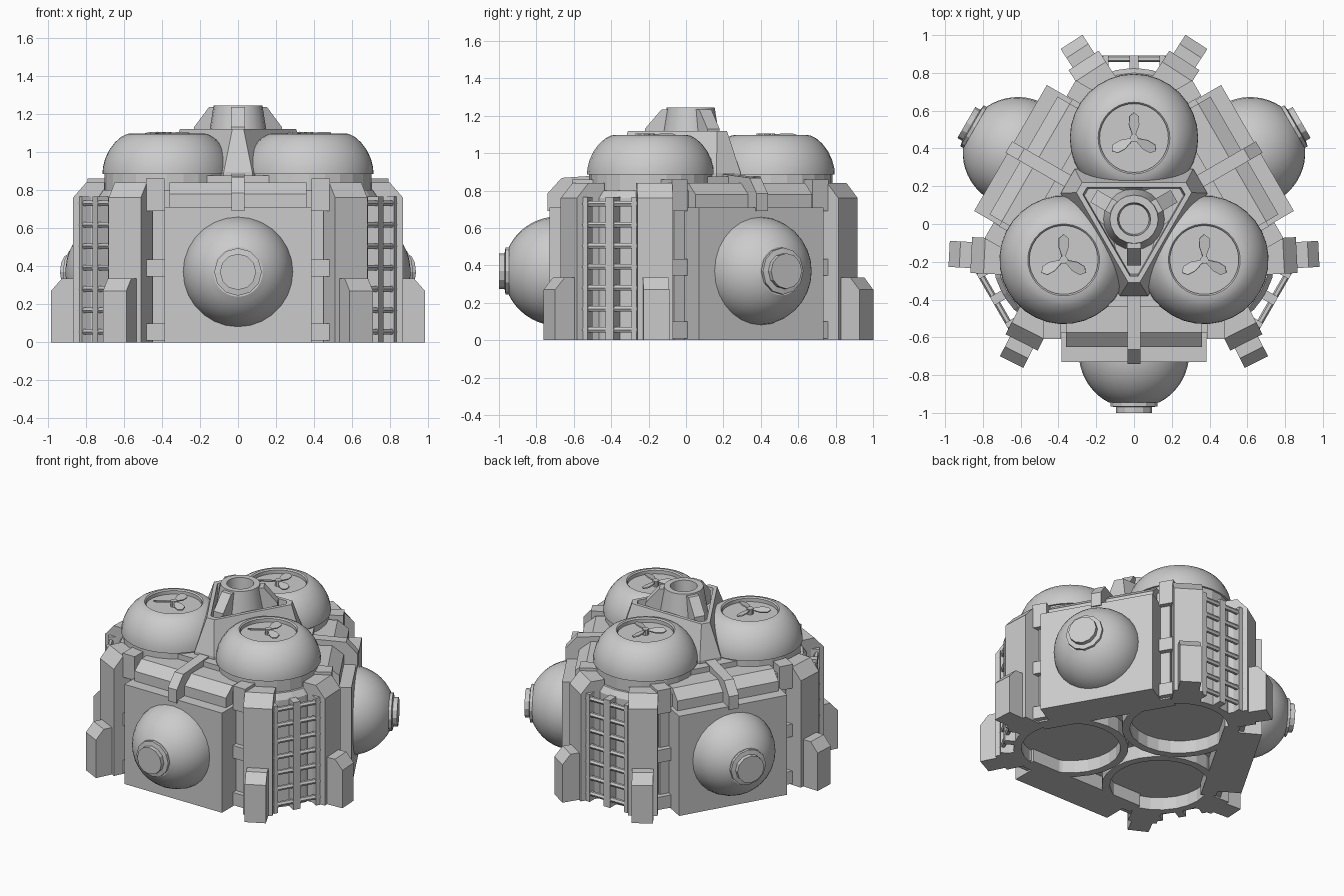
import bpy, bmesh
from math import sin, cos, pi, radians, sqrt
from mathutils import Matrix, Vector

if "Cube" in bpy.data.objects:
    bpy.data.objects.remove(bpy.data.objects["Cube"])

CENTRE = Matrix.Translation((0, 0.025, 0))   # three-fold axis of the building


def T(x, y, z):
    return Matrix.Translation((x, y, z))


def R(deg, axis='Z'):
    return Matrix.Rotation(radians(deg), 4, axis)


def finish(name, bm, mat):
    bmesh.ops.remove_doubles(bm, verts=bm.verts, dist=1e-5)
    bmesh.ops.recalc_face_normals(bm, faces=bm.faces)
    bm.transform(mat)
    me = bpy.data.meshes.new(name)
    bm.to_mesh(me)
    bm.free()
    ob = bpy.data.objects.new(name, me)
    bpy.context.collection.objects.link(ob)
    return ob


def prism(name, prof, width, mat):
    """Profile in local x (outward) and z, extruded across y."""
    bm = bmesh.new()
    f = bm.faces.new([bm.verts.new((x, -width / 2, z)) for x, z in prof])
    ext = bmesh.ops.extrude_face_region(bm, geom=[f])
    bmesh.ops.translate(bm, vec=(0, width, 0),
                        verts=[v for v in ext['geom'] if isinstance(v, bmesh.types.BMVert)])
    return finish(name, bm, mat)


def box(name, x0, x1, y0, y1, z0, z1, mat):
    return prism(name, [(x0, z0), (x1, z0), (x1, z1), (x0, z1)], y1 - y0,
                 mat @ T(0, (y0 + y1) / 2, 0))


def lathe(name, prof, segs, mat):
    bm = bmesh.new()
    vs = [bm.verts.new((r, 0, z)) for r, z in prof]
    es = [bm.edges.new(p) for p in zip(vs, vs[1:])]
    bmesh.ops.spin(bm, geom=vs + es, cent=(0, 0, 0), axis=(0, 0, 1),
                   angle=2 * pi, steps=segs, use_merge=True)
    return finish(name, bm, mat)


def loft(name, rings, mat):
    """Closed skin through equal-length rings, capped at both ends."""
    bm = bmesh.new()
    vr = [[bm.verts.new(p) for p in ring] for ring in rings]
    n = len(vr[0])
    for a, b in zip(vr, vr[1:]):
        for i in range(n):
            bm.faces.new((a[i], a[(i + 1) % n], b[(i + 1) % n], b[i]))
    bm.faces.new(vr[0])
    bm.faces.new(vr[-1])
    return finish(name, bm, mat)


def tri_ring(dist, half, z):
    """Triangle with cut corners pointing at -90, 30 and 150 degrees."""
    pts = []
    for a in (-90, 30, 150):
        m = R(a)
        pts += [m @ Vector((dist, -half, z)), m @ Vector((dist, half, z))]
    return pts


for k in range(3):
    # ---- flat wall sides ----
    W = CENTRE @ R(120 * k - 90)
    prism("wall_panel", [(.54, 0), (.755, 0), (.755, .71), (.54, .71)], .77, W)
    prism("wall_top_block", [(.5, .68), (.675, .68), (.675, .78), (.60, .84), (.5, .84)], .72, W)
    box("roof_slab", 0, .60, -.36, .36, .1, .838, W)
    box("roof_plinth", 0, .465, -.19, .19, .8, .875, W)
    box("wall_backing", .50, .60, -.45, .45, 0, .80, W)
    prism("wall_strap", [(.3, .69), (.765, .69), (.765, .785), (.69, .868), (.3, .895)], .07, W)
    for s in (-1, 1):
        for z0, z1 in ((.01, .1), (.345, .435), (.69, .86)):
            c = s * .435
            box("wall_bracket", .52, .635, c - .048, c + .048, z0, z1, W)
    # round pod on the wall with stepped cap
    P = W @ T(0, 0, .37) @ R(90, 'Y')
    r, c = .292, .71
    arc = [(r * cos(a), c + r * sin(a)) for a in [radians(63.5) * i / 9 for i in range(10)]]
    lathe("wall_pod", [(0, c)] + arc + [(0, arc[-1][1])], 28, P)
    lathe("pod_cap", [(0, .93), (.125, .93), (.125, .99), (.095, .995), (.095, 1.025), (0, 1.025)], 12, P)

    # ---- round corner towers ----
    D = CENTRE @ R(120 * k + 90) @ T(.43, 0, 0)
    lathe("tower_body", [(0, .09), (.32, .09), (.32, 0), (.372, 0), (.372, .76), (.345, .80),
                         (.328, .80), (.328, .885), (0, .885)], 24, D)
    lathe("tower_dome", [(0, .885), (.34, .885), (.338, .92), (.326, .965), (.305, 1.01), (.275, 1.05),
                         (.243, 1.078), (.215, 1.093), (.19, 1.098), (.182, 1.09), (.182, 1.065),
                         (0, 1.065)], 32, D)
    lathe("rotor_hub", [(0, 1.06), (.022, 1.06), (.022, 1.105), (0, 1.105)], 10, D)
    for j in range(3):
        B = D @ R(120 * j) @ T(0, 0, 1.095) @ R(15, 'X')
        outline = [(.015, -.008), (.07, -.028), (.115, -.026), (.135, 0), (.115, .026), (.07, .028), (.015, .008)]
        loft("rotor_blade", [[(x, y, -.004) for x, y in outline], [(x, y, .004) for x, y in outline]], B)
    # tall pillars and low buttress feet either side of the ladder
    for s in (-1, 1):
        A = D @ R(33 * s)
        prism("tower_pillar", [(.325, 0), (.49, 0), (.49, .76), (.42, .84), (.325, .84)], .19, A)
        prism("buttress_foot", [(.45, 0), (.607, 0), (.607, .27), (.55, .335), (.45, .335)], .138, A)
    # ladder: three rails and seven rungs
    for y, w in ((-.15, .03), (0, .05), (.15, .03)):
        box("ladder_rail", .36, .437, y - w / 2, y + w / 2, 0, .765, D)
    for i in range(7):
        z = .055 + .1125 * i
        lathe("ladder_rung", [(0, -.175), (.017, -.175), (.017, .175), (0, .175)], 6,
              D @ T(.42, 0, z) @ R(90, 'X'))

    # ---- crown fins ----
    prism("crown_fin", [(.09, 1.02), (.245, 1.02), (.245, 1.13), (.155, 1.235), (.09, 1.235)], .075, W)

# ---- central crown: hollow-topped triangular frustum and vent ----
loft("crown_base", [tri_ring(.405, .075, .86), tri_ring(.405, .075, .895), tri_ring(.335, .03, 1.12),
                    tri_ring(.30, .022, 1.12), tri_ring(.29, .022, 1.04)], CENTRE)
lathe("crown_vent", [(0, 1.02), (.165, 1.02), (.128, 1.245), (.088, 1.245), (.08, 1.15), (0, 1.15)], 20, CENTRE)

# smooth the round parts, keep hard edges
bpy.ops.object.select_all(action='DESELECT')
for ob in bpy.context.scene.objects:
    if ob.name.startswith(("wall_pod", "tower_dome", "crown_vent", "rotor_hub")):
        ob.select_set(True)
        bpy.context.view_layer.objects.active = ob
bpy.ops.object.shade_smooth_by_angle(angle=radians(30))
